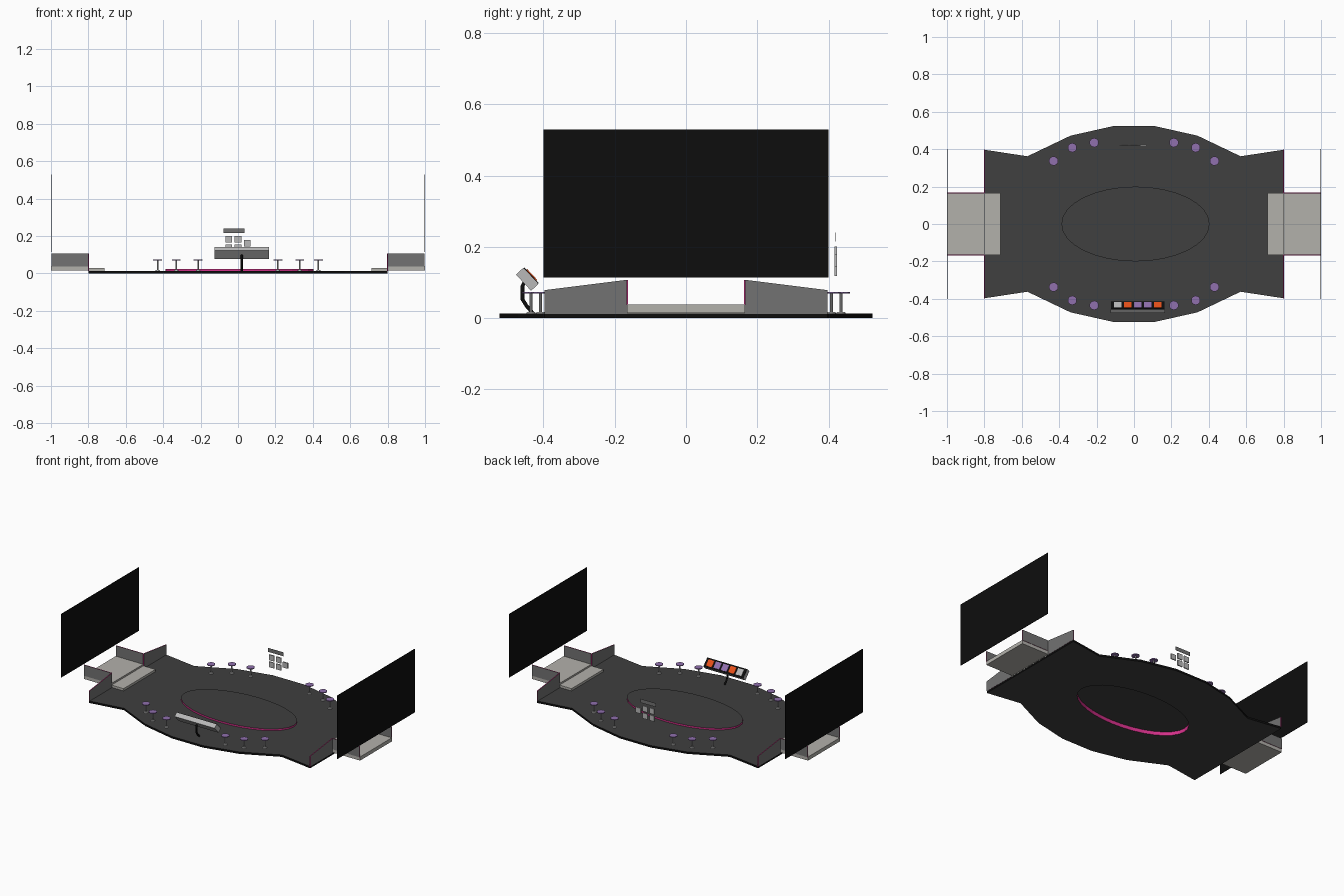
import bpy, bmesh, math
from mathutils import Matrix, Vector

if "Cube" in bpy.data.objects:
    bpy.data.objects.remove(bpy.data.objects["Cube"])


def material(name, r, g, b):
    m = bpy.data.materials.new(name)
    m.diffuse_color = (r, g, b, 1)
    m.use_nodes = True
    m.node_tree.nodes["Principled BSDF"].inputs["Base Color"].default_value = m.diffuse_color
    return m


DARK = material("dark_floor", 0.05, 0.05, 0.05)
BLACK = material("black", 0.004, 0.004, 0.004)
WALL = material("wall_grey", 0.17, 0.17, 0.17)
STONE = material("pale_stone", 0.45, 0.44, 0.41)
PINK = material("pink_trim", 0.65, 0.03, 0.25)
PURPLE = material("purple", 0.28, 0.16, 0.42)
ORANGE = material("orange", 0.8, 0.08, 0.01)
SILVER = material("silver", 0.48, 0.48, 0.48)


def finish(name, bm, *mats):
    bmesh.ops.recalc_face_normals(bm, faces=bm.faces)
    me = bpy.data.meshes.new(name)
    bm.to_mesh(me)
    bm.free()
    for m in mats:
        me.materials.append(m)
    ob = bpy.data.objects.new(name, me)
    bpy.context.collection.objects.link(ob)
    return ob


def box(name, x, y, z, mat):
    """Box from three (min, max) ranges."""
    bm = bmesh.new()
    bmesh.ops.create_cube(bm, size=1)
    for v in bm.verts:
        v.co = [r[0] if c < 0 else r[1] for c, r in zip(v.co, (x, y, z))]
    return finish(name, bm, mat)


def loop(bm, pts, z):
    vs = [bm.verts.new((x, y, z)) for x, y in pts]
    return vs, [bm.edges.new((a, b)) for a, b in zip(vs, vs[1:] + vs[:1])]


# Floor slab with an oval opening
oval = [(0.008 + 0.396 * math.cos(i * math.tau / 32), 0.2 * math.sin(i * math.tau / 32))
        for i in range(32)]
half = [(0.8, 0.397), (0.57, 0.362), (0.34, 0.472), (0.113, 0.523)]
back = half + [(-x, y) for x, y in reversed(half)]
outline = back + [(x, -y) for x, y in reversed(back)]
bm = bmesh.new()
edges = loop(bm, outline, 0)[1] + loop(bm, oval, 0)[1]
bmesh.ops.triangle_fill(bm, edges=edges, use_beauty=True)
ext = bmesh.ops.extrude_face_region(bm, geom=bm.faces[:])
for v in ext["geom"]:
    if isinstance(v, bmesh.types.BMVert):
        v.co.z = 0.013
bm.normal_update()
for f in bm.faces:
    c = f.calc_center_median()
    if abs(f.normal.z) < 0.5:
        f.material_index = 2 if abs(c.x) < 0.42 and abs(c.y) < 0.22 else 1
finish("stage_floor", bm, DARK, BLACK, PINK)

# Raised oval with pink rim, open underneath
bm = bmesh.new()
low, _ = loop(bm, oval, 0.013)
top, _ = loop(bm, oval, 0.024)
bm.faces.new(top)
for i in range(32):
    j = (i + 1) % 32
    bm.faces.new((low[i], low[j], top[j], top[i])).material_index = 1
finish("oval_platform", bm, DARK, PINK)


def wall(name, pts, axis, at, t=0.005):
    """Thin upright wall: (u, z) outline, pink on all narrow faces."""
    bm = bmesh.new()
    vs = [bm.verts.new((at - t / 2, u, z) if axis == 0 else (u, at - t / 2, z)) for u, z in pts]
    f = bm.faces.new(vs)
    ext = bmesh.ops.extrude_face_region(bm, geom=[f])
    for v in ext["geom"]:
        if isinstance(v, bmesh.types.BMVert):
            v.co[axis] += t
    bm.normal_update()
    for f in bm.faces:
        f.material_index = 0 if abs(f.normal[axis]) > 0.9 else 1
    finish(name, bm, WALL, PINK)


# Entrances and large screens at both ends
for s, side in ((-1, "left"), (1, "right")):
    def xr(a, b):
        return tuple(sorted((s * a, s * b)))
    box(side + "_entrance_slab", xr(0.8, 0.999), (-0.165, 0.165), (0.015, 0.039), STONE)
    box(side + "_entrance_step", xr(0.713, 0.8), (-0.165, 0.165), (0.010, 0.028), STONE)
    box(side + "_screen", xr(0.997, 1.0), (-0.4, 0.4), (0.115, 0.53), BLACK)
    for t, end in ((-1, "front"), (1, "back")):
        wall(f"{side}_{end}_stage_wall",
             [(t * 0.397, 0.012), (t * 0.165, 0.012), (t * 0.165, 0.108), (t * 0.397, 0.079)],
             0, s * 0.7985)
        wall(f"{side}_{end}_passage_wall",
             [(s * 0.8, 0.037), (s * 0.998, 0.037), (s * 0.998, 0.108), (s * 0.8, 0.108)],
             1, t * 0.165)


def disc(bm, x, y, z0, z1, r0, r1, n, mi):
    before = set(bm.faces)
    bmesh.ops.create_cone(bm, cap_ends=True, segments=n, radius1=r0, radius2=r1, depth=z1 - z0,
                          matrix=Matrix.Translation((x, y, (z0 + z1) / 2)))
    for f in set(bm.faces) - before:
        f.material_index = mi


# Round tables around the stage
k = 0
for x, y in ((0.43, 0.337), (0.33, 0.408), (0.213, 0.435)):
    for sx in (-1, 1):
        for sy in (-1, 1):
            k += 1
            bm = bmesh.new()
            disc(bm, sx * x, sy * y, 0.013, 0.018, 0.013, 0.011, 10, 1)
            disc(bm, sx * x, sy * y, 0.018, 0.069, 0.004, 0.004, 8, 1)
            disc(bm, sx * x, sy * y, 0.069, 0.074, 0.025, 0.025, 10, 0)
            finish(f"round_table_{k}", bm, PURPLE, SILVER)

# Tilted console: local z is the face normal (towards the stage and up)
tilt = Matrix.Translation((0.02, -0.445, 0.11)) @ Matrix.Rotation(math.radians(-47), 4, 'X')


def console(name, x, y, z, mat):
    box(name, x, y, z, mat).data.transform(tilt)


console("console_case", (-0.145, 0.145), (-0.031, 0.031), (-0.015, 0.013), SILVER)
console("console_face", (-0.144, 0.144), (-0.030, 0.030), (0.013, 0.0155), BLACK)
for i, m in enumerate((SILVER, ORANGE, PURPLE, PURPLE, ORANGE)):
    cx = (i - 2) * 0.0535
    console(f"console_tile_{i + 1}", (cx - 0.021, cx + 0.021), (-0.021, 0.021),
            (0.0155, 0.0185), m)

# Bent console post, swept from a curve
cu = bpy.data.curves.new("console_post", 'CURVE')
cu.dimensions = '3D'
cu.bevel_depth = 0.006
cu.bevel_resolution = 1
cu.use_fill_caps = True
sp = cu.splines.new('POLY')
path = [(-0.452, 0.105), (-0.459, 0.09), (-0.459, 0.053), (-0.447, 0.034), (-0.428, 0.012)]
sp.points.add(len(path) - 1)
for p, (y, z) in zip(sp.points, path):
    p.co = (0.02, y, z, 1)
cu.materials.append(BLACK)
bpy.context.collection.objects.link(bpy.data.objects.new("console_post", cu))

# Small hanging panels at the back
panels = [(-0.049, 0.183), (0.0, 0.183), (0.049, 0.162), (-0.049, 0.137), (0.0, 0.137)]
for i, (x, z) in enumerate(panels):
    box(f"back_panel_{i + 1}", (x - 0.018, x + 0.018), (0.417, 0.424),
        (z - 0.018, z + 0.018), SILVER)
box("back_header", (-0.077, 0.034), (0.420, 0.4215), (0.216, 0.241), WALL)
